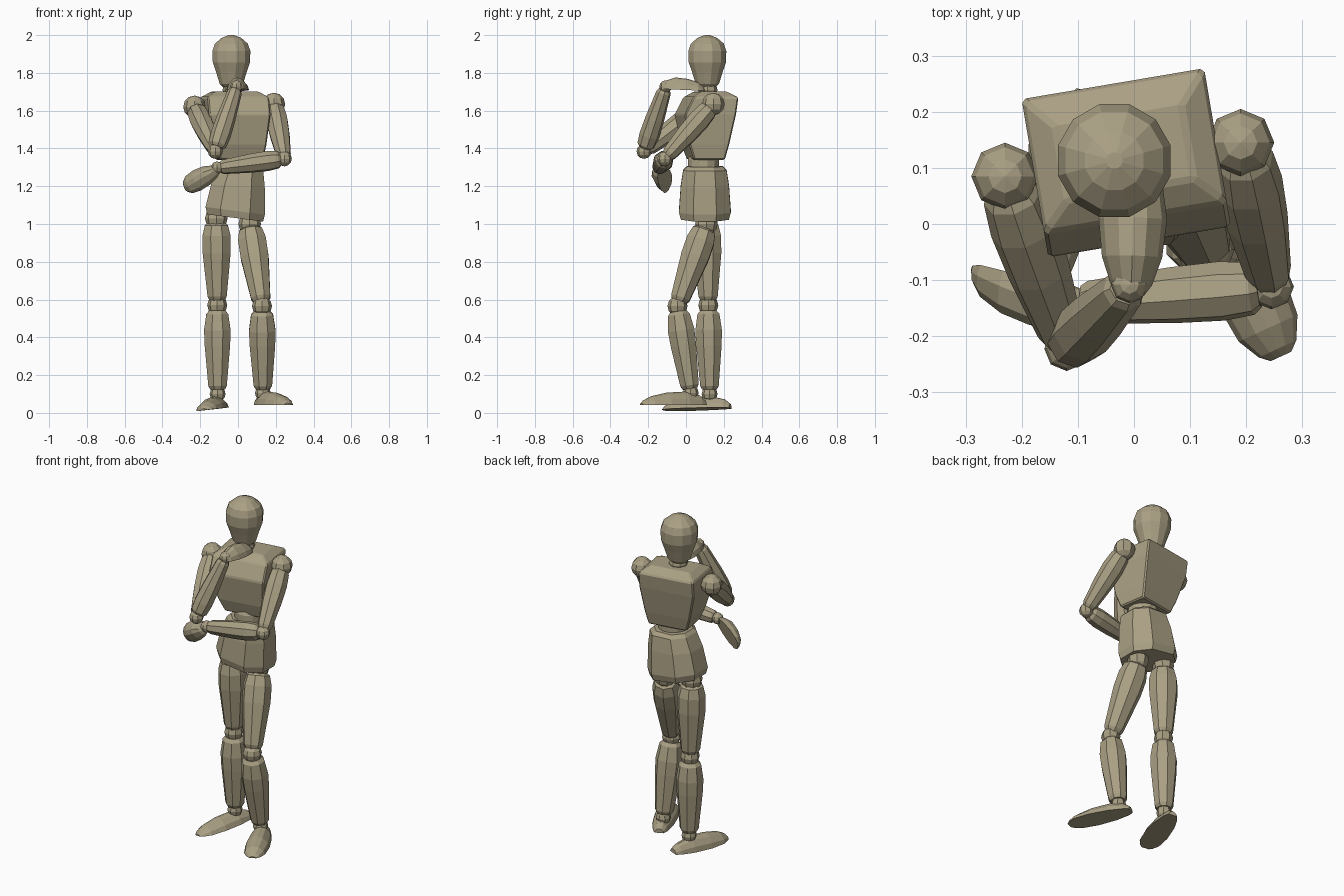
import bpy, bmesh
from math import cos, sin, pi, radians
from mathutils import Vector, Matrix

if "Cube" in bpy.data.objects:
    bpy.data.objects.remove(bpy.data.objects["Cube"])

wood = bpy.data.materials.new("olive_wood")
wood.diffuse_color = (.40, .35, .23, 1)
wood.use_nodes = True
wood.node_tree.nodes["Principled BSDF"].inputs["Base Color"].default_value = wood.diffuse_color


def add(name, bm):
    """Turn a bmesh into a wooden part."""
    me = bpy.data.meshes.new(name)
    bm.to_mesh(me)
    bm.free()
    me.materials.append(wood)
    ob = bpy.data.objects.new(name, me)
    bpy.context.collection.objects.link(ob)
    return ob


def make(name, rings):
    """Skin a list of equal-length closed rings into a capped, flat shaded solid."""
    bm = bmesh.new()
    vs = [[bm.verts.new(p) for p in r] for r in rings]
    n = len(vs[0])
    for a, b in zip(vs, vs[1:]):
        for i in range(n):
            bm.faces.new((a[i], a[(i + 1) % n], b[(i + 1) % n], b[i]))
    bm.faces.new(vs[0])
    bm.faces.new(vs[-1])
    bmesh.ops.recalc_face_normals(bm, faces=bm.faces)
    return add(name, bm)


def frame(a, b, up):
    axis = (b - a).normalized()
    side = axis.cross(Vector(up)).normalized()
    return side, side.cross(axis)


def limb(name, a, b, profile, n=8, up=(0, -1, 0.01)):
    """Turned piece between two joints; profile = (fraction along, radius)."""
    a, b = Vector(a), Vector(b)
    s, u = frame(a, b, up)
    make(name, [[a.lerp(b, t) + r * (cos(k) * s + sin(k) * u)
                 for k in [(i + 0.5) * 2 * pi / n for i in range(n)]]
                for t, r in profile])


def ball(name, c, r, seg=8, rings=6):
    bm = bmesh.new()
    bmesh.ops.create_uvsphere(bm, u_segments=seg, v_segments=rings, radius=r,
                              matrix=Matrix.Translation(c))
    add(name, bm)


def blade(name, base, tip, up, w, h):
    """Flat-soled, domed, leaf shaped hand or foot."""
    a, b = Vector(base), Vector(tip)
    s, u = frame(a, b, up)
    outline = [(0, .38, .35), (.08, .6, .7), (.3, .88, 1), (.6, 1, .92),
               (.85, .86, .65), (.96, .55, .35), (1, .3, .12)]
    section = [(-1, 0), (-.85, .45), (-.42, .88), (0, 1), (.42, .88), (.85, .45), (1, 0)]
    make(name, [[a.lerp(b, t) + s * (x * w * fw) + u * (y * h * fh) for x, y in section]
                for t, fw, fh in outline])


# head and neck
limb("head", (-.035, .113, 1.70), (-.035, .113, 2.0),
     [(.08, .046), (.14, .064), (.35, .084), (.52, .102), (.72, .104), (.85, .09),
      (.95, .054), (1, .015)], 12)
ball("neck", (-.03, .115, 1.71), .052)

# chest: boxy, wide at the shoulders, turned slightly
turn = Matrix.Translation((-.014, .11, 0)) @ Matrix.Rotation(radians(9.6), 4, 'Z')
rows = [  # z, half width, front y, back y, x shift
    (1.34, .115, -.09, .075, .02), (1.42, .136, -.118, .096, .012),
    (1.58, .165, -.145, .13, 0),
    (1.67, .165, -.1, .143, 0), (1.702, .115, -.05, .085, 0)]
chest = make("chest", [[turn @ Vector(p) for p in
                        ((dx - w, f, z), (dx + w, f, z), (dx + w, k, z), (dx - w, k, z))]
                       for z, w, f, k, dx in rows])
bev = chest.modifiers.new("soft_edges", 'BEVEL')
bev.width, bev.segments = .007, 1

# waist
limb("waist", (.015, .092, 1.26), (.015, .092, 1.37), [(0, .075), (.3, .085), (.75, .085), (1, .07)], 12)

# pelvis: octagonal block, hem tilted down towards +x
rings = []
for z, cx, hx, hy, tilt in [(1.305, .012, .1, .095, -.03), (1.285, .014, .12, .115, -.04),
                            (1.2, .0, .142, .128, -.07), (1.07, -.015, .157, .137, -.13),
                            (1.032, -.015, .148, .127, -.13)]:
    octo = [(-1, -.45), (-.5, -1), (.5, -1), (1, -.45), (1, .45), (.5, 1), (-.5, 1), (-1, .45)]
    rings.append([(cx + x * hx, .1 + y * hy, z + tilt * x * hx) for x, y in octo])
make("pelvis", rings)

# legs
THIGH = [(.05, .046), (.08, .066), (.2, .08), (.4, .08), (.9, .055), (.95, .042)]
SHIN = [(.06, .046), (.1, .063), (.28, .076), (.45, .073), (.91, .053), (.95, .042)]
legs = {
    "right": ((-.115, .11, 1.03), (-.11, .118, .57), (-.108, .125, .1)),
    "left": ((.062, .108, 1.0), (.127, -.045, .565), (.132, .025, .105)),
}
for side, (hip, knee, ankle) in legs.items():
    ball(side + "_hip", hip, .06)
    limb(side + "_thigh", hip, knee, THIGH)
    ball(side + "_knee", knee, .053)
    limb(side + "_shin", knee, ankle, SHIN)
    ball(side + "_ankle", ankle, .042)
blade("right_foot", (-.078, .235, .025), (-.182, -.122, .014), (-.12, 0, 1), .067, .068)
blade("left_foot", (.108, .1, .043), (.262, -.236, .043), (0, 0, 1), .067, .07)

# arms
UPPER = [(.06, .04), (.12, .053), (.3, .06), (.55, .056), (.9, .042), (.95, .033)]
FORE = [(.06, .036), (.1, .048), (.25, .054), (.5, .051), (.91, .039), (.95, .031)]
arms = {
    "right": ((-.23, .085, 1.62), (-.12, -.222, 1.385), (-.008, -.108, 1.728)),
    "left": ((.19, .145, 1.635), (.245, -.112, 1.345), (-.11, -.142, 1.298)),
}
for side, (shoulder, elbow, wrist) in arms.items():
    ball(side + "_shoulder", shoulder, .06)
    limb(side + "_upper_arm", shoulder, elbow, UPPER)
    ball(side + "_elbow", elbow, .04)
    limb(side + "_forearm", elbow, wrist, FORE, up=(.1, .2, 1))
    ball(side + "_wrist", wrist, .033)
blade("right_hand", (-.005, -.127, 1.715), (.0, .1, 1.705), (0, 0, 1), .061, .064)
blade("left_hand", (-.108, -.14, 1.285), (-.284, -.085, 1.195), (-.3, -.8, .25), .061, .064)
